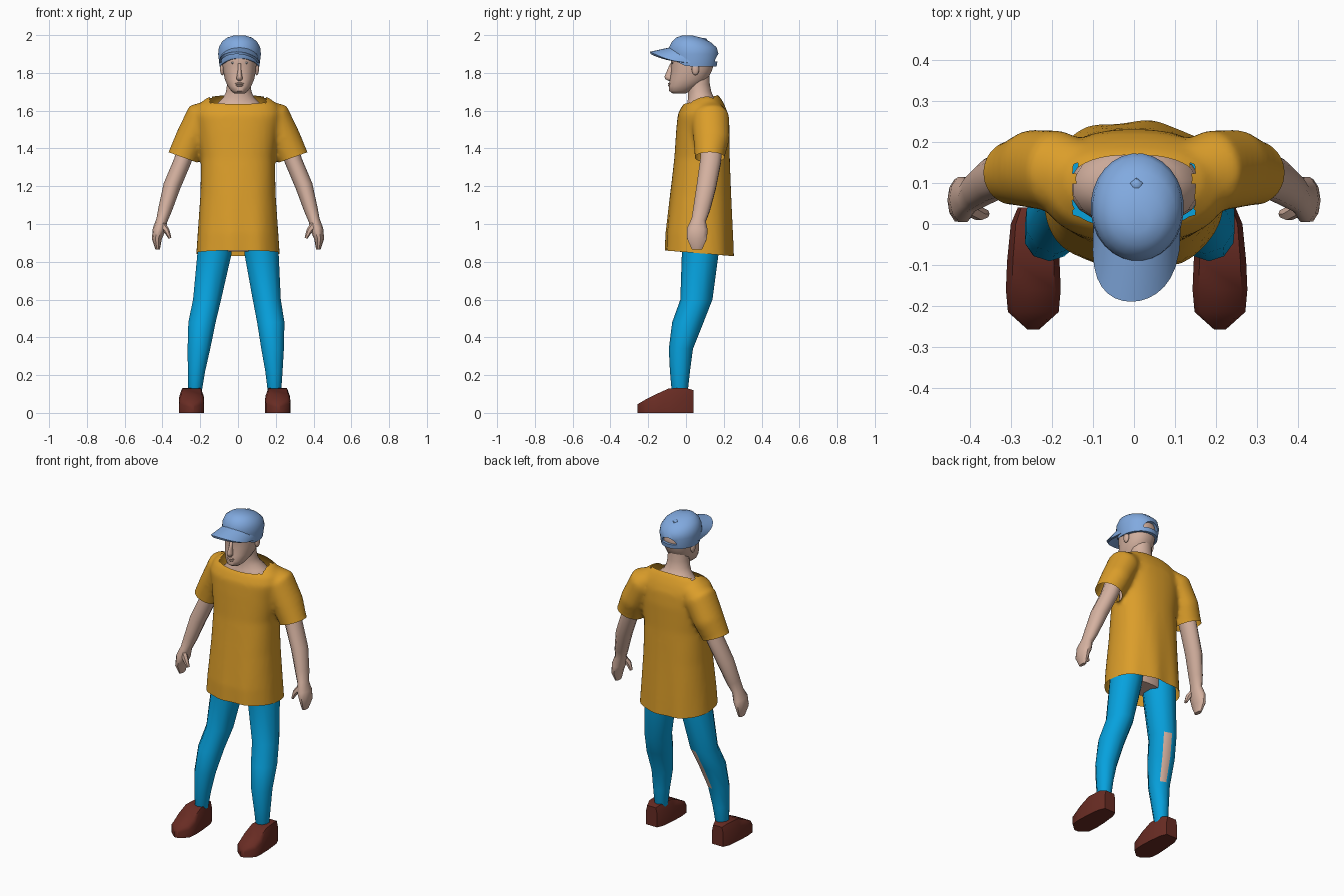
import bpy, bmesh
from math import sin, cos, pi, radians
from mathutils import Vector

cube = bpy.data.objects.get("Cube")
if cube:
    bpy.data.objects.remove(cube, do_unlink=True)


def material(name, rgb):
    m = bpy.data.materials.new(name)
    m.use_nodes = True
    m.diffuse_color = (*rgb, 1)
    m.node_tree.nodes["Principled BSDF"].inputs["Base Color"].default_value = (*rgb, 1)
    return m


SKIN = material("skin", (0.66, 0.44, 0.35))
ORANGE = material("orange_cloth", (0.71, 0.34, 0.023))
BLUE = material("bright_blue_cloth", (0.002, 0.36, 0.73))
CAP = material("pale_blue_cap", (0.22, 0.40, 0.74))
BROWN = material("brown_leather", (0.14, 0.025, 0.017))
EYE = material("grey_eye", (0.40, 0.37, 0.36))


def loft(bm, rings):
    """Skin a list of point rings, closing both ends."""
    rows = [[bm.verts.new(p) for p in ring] for ring in rings]
    n = len(rows[0])
    for a, b in zip(rows, rows[1:]):
        for i in range(n):
            j = (i + 1) % n
            bm.faces.new((a[i], a[j], b[j], b[i]))
    bm.faces.new(rows[0])
    bm.faces.new(rows[-1])


def finish(name, bm, mat, angle=50):
    bmesh.ops.recalc_face_normals(bm, faces=bm.faces[:])
    me = bpy.data.meshes.new(name)
    bm.to_mesh(me)
    bm.free()
    me.materials.append(mat)
    me.polygons.foreach_set("use_smooth", [True] * len(me.polygons))
    me.set_sharp_from_angle(angle=radians(angle))
    ob = bpy.data.objects.new(name, me)
    bpy.context.collection.objects.link(ob)
    return ob


def spow(v, e):
    return abs(v) ** e * (1 if v >= 0 else -1)


def level(z, cx, cy, rx, ry, n=12, e=1.0):
    """Horizontal (super)elliptical ring."""
    angles = [2 * pi * (i + 0.5) / n for i in range(n)]
    return [Vector((cx + rx * spow(cos(a), e), cy + ry * spow(sin(a), e), z)) for a in angles]


def tube(path, n=10):
    """Rings square to a path of (x, y, z, width radius, depth radius)."""
    pts = [Vector(p[:3]) for p in path]
    rings = []
    for i, (c, p) in enumerate(zip(pts, path)):
        t = (pts[min(i + 1, len(pts) - 1)] - pts[max(i - 1, 0)]).normalized()
        u = Vector((0, 1, 0)).cross(t).normalized()
        v = t.cross(u)
        rings.append([c + u * p[3] * cos(2 * pi * k / n) + v * p[4] * sin(2 * pi * k / n)
                      for k in range(n)])
    return rings


def flip(path, s):
    return [(p[0] * s, *p[1:]) for p in path]


def ball(name, centre, size, mat, seg=12):
    bm = bmesh.new()
    bmesh.ops.create_uvsphere(bm, u_segments=seg, v_segments=8, radius=1)
    for v in bm.verts:
        v.co = Vector(centre) + Vector([a * b for a, b in zip(v.co, size)])
    return finish(name, bm, mat)


def bake(ob):
    """Replace an object by the bmesh of its modified shape."""
    dg = bpy.context.evaluated_depsgraph_get()
    bm = bmesh.new()
    bm.from_mesh(ob.evaluated_get(dg).to_mesh())
    bpy.data.objects.remove(ob, do_unlink=True)
    return bm


# Shirt: torso and sleeves fused, then cut open at hem, cuffs and collar
bm = bmesh.new()
torso = [(0.76, .07, .227, .183), (0.95, .07, .214, .177), (1.15, .077, .2, .162),
         (1.35, .085, .195, .147), (1.5, .09, .215, .142), (1.58, .09, .23, .134),
         (1.63, .093, .212, .112), (1.665, .105, .17, .08), (1.69, .115, .11, .05)]
loft(bm, [level(z, 0, cy, rx, ry, 32, 0.85) for z, cy, rx, ry in torso])
sleeve = [(.1, .115, 1.615, .055, .07), (.19, .13, 1.565, .092, .1), (.25, .135, 1.45, .084, .097),
          (.29, .125, 1.36, .081, .08), (.33, .125, 1.27, .08, .078)]
for s in (1, -1):
    loft(bm, tube(flip(sleeve, s), 20))
shirt = finish("shirt_base", bm, ORANGE)
mod = shirt.modifiers.new("fuse", 'REMESH')
mod.mode, mod.voxel_size = 'VOXEL', 0.013
mod = shirt.modifiers.new("soften", 'SMOOTH')
mod.factor, mod.iterations = 0.5, 8
bm = bake(shirt)


def trim(faces, point, normal):
    geom = {g for f in faces for g in (f, *f.edges, *f.verts)}
    bmesh.ops.bisect_plane(bm, geom=list(geom), plane_co=point, plane_no=normal, clear_outer=True)


trim(bm.faces, (0, 0.07, 0.845), (0, -0.083, -1))
collar = [f for f in bm.faces
          if f.calc_center_median().z > 1.58 and abs(f.calc_center_median().x) < 0.135]
trim(collar, (0, 0.0, 1.638), (0, -0.26, 1))
for s in (1, -1):
    cuff = [f for f in bm.faces
            if f.calc_center_median().x * s > 0.205 and 1.18 < f.calc_center_median().z < 1.45]
    trim(cuff, (0.29 * s, 0.12, 1.352), (0.34 * s, 0, -0.94))
for v in bm.verts:  # soft hanging folds
    if v.co.z < 1.3:
        v.co.y += 0.009 * sin(v.co.x * 40) * (1.3 - v.co.z)
finish("shirt", bm, ORANGE, 70)

# Body under the shirt, with the neck
bm = bmesh.new()
body = [(.855, .08, .15, .07), (1.1, .085, .155, .1), (1.5, .09, .165, .1), (1.6, .09, .155, .1),
        (1.64, .09, .115, .085), (1.67, .08, .083, .07), (1.7, .072, .069, .063),
        (1.74, .067, .063, .06), (1.8, .065, .062, .06)]
loft(bm, [level(z, 0.004, cy, rx, ry, 16) for z, cy, rx, ry in body])
finish("body", bm, SKIN)

# Head: height, front, back, half width
HX = 0.008
bm = bmesh.new()
head = [(1.692, -.072, .0, .03), (1.705, -.09, .03, .045), (1.73, -.09, .07, .063),
        (1.765, -.086, .115, .078), (1.81, -.078, .137, .087), (1.85, -.08, .15, .091),
        (1.9, -.082, .155, .093), (1.94, -.06, .12, .08)]
loft(bm, [level(z, HX, (f + b) / 2, w, (b - f) / 2, 24, 0.9) for z, f, b, w in head])
finish("head", bm, SKIN)

# Nose, lips, ears and eyes
bm = bmesh.new()
loft(bm, [level(z, HX, cy, rx, ry, 10) for z, cy, rx, ry in
          [(1.758, -.08, .01, .012), (1.768, -.086, .018, .026), (1.782, -.086, .015, .027),
           (1.81, -.08, .01, .021), (1.85, -.076, .008, .008)]])
finish("nose", bm, SKIN, 100)
ball("upper_lip", (HX, -.085, 1.743), (.024, .01, .006), SKIN)
ball("lower_lip", (HX, -.085, 1.733), (.02, .01, .006), SKIN)
for s, side in ((1, "left"), (-1, "right")):
    ball(side + "_ear", (HX + .091 * s, .05, 1.82), (.012, .02, .033), SKIN)
    ball(side + "_eye", (HX + .034 * s, -.0715, 1.853), (.013, .004, .005), EYE)

# Cap crown with an opening at the back
bm = bmesh.new()
crown = [(1.835, -.085, .163, .106), (1.90, -.092, .173, .114), (1.935, -.09, .163, .11),
         (1.965, -.076, .128, .094), (1.987, -.052, .08, .066), (1.998, -.02, .035, .03)]
loft(bm, [level(z, HX, (f + b) / 2, w, (b - f) / 2, 28) for z, f, b, w in crown])
for v in bm.verts:
    if v.co.z < 1.86:
        v.co.z += max(0, -v.co.y) * 0.5
crown_ob = finish("crown_base", bm, CAP)
bm = bmesh.new()
arch = [(HX + .05 * cos(pi * i / 10), 1.86 + .042 * sin(pi * i / 10)) for i in range(11)]
loft(bm, [[(x, y, z) for x, z in arch] for y in (0.11, 0.25)])
cutter = finish("opening_cutter", bm, CAP)
cutter.hide_render = True
mod = crown_ob.modifiers.new("opening", 'BOOLEAN')
mod.operation, mod.object = 'DIFFERENCE', cutter
bm = bake(crown_ob)
bpy.data.objects.remove(cutter, do_unlink=True)
finish("cap_crown", bm, CAP, 45)

# Arched cap brim and top button
bm = bmesh.new()
rows = []
for i in range(17):
    a = pi * i / 16
    c, s = cos(a), max(0, sin(a))
    inner = Vector((HX + .108 * c, .03 - .115 * s, 1.862 + .073 * s))
    outer = Vector((HX - .015 * s + .108 * c, .02 - .21 * s ** 0.55, 1.852 + .06 * s))
    rows.append([bm.verts.new(inner.lerp(outer, t)) for t in (0, .5, 1)])
for a, b in zip(rows, rows[1:]):
    for j in (0, 1):
        bm.faces.new((a[j], a[j + 1], b[j + 1], b[j]))
bmesh.ops.recalc_face_normals(bm, faces=bm.faces[:])
bmesh.ops.solidify(bm, geom=bm.faces[:], thickness=0.013)
finish("cap_brim", bm, CAP)
ball("cap_button", (HX - .002, .095, 1.972), (.018, .018, .013), CAP, 5)

# Limbs and shoes, both sides
arm = [(.25, .14, 1.46, .05, .06), (.295, .13, 1.33, .046, .058), (.35, .108, 1.2, .046, .054),
       (.385, .083, 1.08, .037, .047), (.403, .067, 1.02, .03, .04), (.418, .06, .97, .034, .058),
       (.43, .058, .92, .026, .054), (.425, .058, .865, .012, .028)]
thumb = [(.405, .04, 1.0, .02, .02), (.378, .025, .965, .016, .018), (.36, .025, .925, .008, .01)]
leg = [(.95, .115, .08, .095, .1), (.84, .125, .075, .095, .097), (.6, .158, .055, .078, .085),
       (.48, .182, .01, .076, .083), (.34, .195, -.027, .063, .064), (.22, .205, -.032, .048, .053),
       (.12, .21, -.033, .038, .043), (.1, .21, -.033, .034, .036)]
shoe = [(.04, .038, .12), (0, .055, .132), (-.09, .064, .13), (-.16, .067, .098),
        (-.215, .062, .07), (-.258, .014, .045)]
for s, side in ((1, "left"), (-1, "right")):
    bm = bmesh.new()
    loft(bm, tube(flip(arm, s)))
    loft(bm, tube(flip(thumb, s), 6))
    finish(side + "_arm", bm, SKIN)
    bm = bmesh.new()
    loft(bm, [level(z, cx * s - .02 * max(0, 1 - z / .84), cy, rx, ry, 10)
              for z, cx, cy, rx, ry in leg])
    trousers = finish(side + "_trouser_leg", bm, BLUE)
    if s < 0:  # bare strip down the back of the right calf
        trousers.data.materials.append(SKIN)
        for p in trousers.data.polygons:
            if .35 < p.center.z < .55 and p.normal.y > .7 and p.normal.x > .1:
                p.material_index = 1
    bm = bmesh.new()
    x = .228 * s - .018
    loft(bm, [[(x - w, y, 0), (x - w, y, h * .7), (x - w * .78, y, h), (x + w * .78, y, h),
               (x + w, y, h * .7), (x + w, y, 0)] for y, w, h in shoe])
    finish(side + "_shoe", bm, BROWN, 65)
